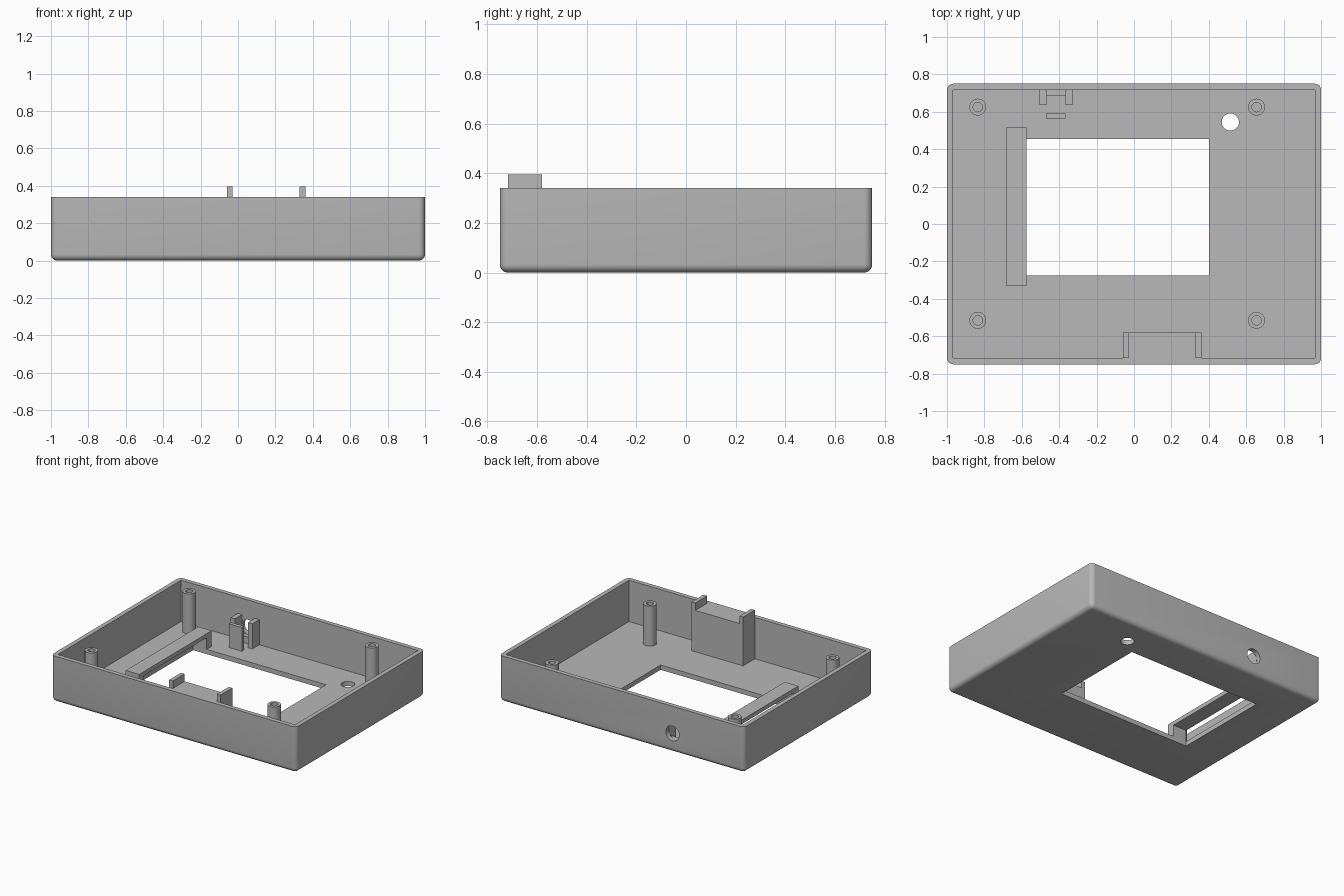
import bpy
import bmesh
import math

cube = bpy.data.objects.get("Cube")
if cube:
    bpy.data.objects.remove(cube, do_unlink=True)

GREY = (0.48, 0.48, 0.48, 1.0)
plastic = bpy.data.materials.new("grey plastic")
plastic.use_nodes = True
plastic.diffuse_color = GREY
plastic.node_tree.nodes["Principled BSDF"].inputs["Base Color"].default_value = GREY

HEIGHT, WALL, FLOOR = 0.34, 0.033, 0.035


def finish(name, bm):
    mesh = bpy.data.meshes.new(name)
    bm.to_mesh(mesh)
    bm.free()
    mesh.materials.append(plastic)
    obj = bpy.data.objects.new(name, mesh)
    bpy.context.collection.objects.link(obj)
    return obj


def box(name, x, y, z, round_edges=0):
    """Box from (min, max) ranges; optionally round all edges but the top ones."""
    bm = bmesh.new()
    bmesh.ops.create_cube(bm, size=1)
    for v in bm.verts:
        v.co = [r[0] if c < 0 else r[1] for c, r in zip(v.co, (x, y, z))]
    if round_edges:
        edges = [e for e in bm.edges if min(v.co.z for v in e.verts) < z[1] - 0.01]
        bmesh.ops.bevel(bm, geom=edges, offset=round_edges, segments=6,
                        profile=0.5, affect='EDGES')
    return finish(name, bm)


def cylinder(name, radius, depth, centre, along_y=False):
    bm = bmesh.new()
    bmesh.ops.create_cone(bm, cap_ends=True, segments=32, radius1=radius,
                          radius2=radius, depth=depth)
    obj = finish(name, bm)
    obj.location = centre
    if along_y:
        obj.rotation_euler.x = math.pi / 2
    return obj


def cut(obj, cutters):
    for c in cutters:
        mod = obj.modifiers.new("cut", 'BOOLEAN')
        mod.operation = 'DIFFERENCE'
        mod.solver = 'EXACT'
        mod.object = c
    bpy.context.view_layer.update()
    graph = bpy.context.evaluated_depsgraph_get()
    mesh = bpy.data.meshes.new_from_object(obj.evaluated_get(graph))
    obj.modifiers.clear()
    obj.data = mesh
    for c in cutters:
        bpy.data.objects.remove(c, do_unlink=True)


def smooth(obj):
    bpy.ops.object.select_all(action='DESELECT')
    obj.select_set(True)
    bpy.context.view_layer.objects.active = obj
    bpy.ops.object.shade_smooth_by_angle(angle=math.radians(30))


# Open tray with screen window, button hole and rear socket hole
shell = box("case_shell", (-1, 1), (-0.75, 0.75), (0, HEIGHT), 0.033)
cut(shell, [
    box("cavity", (-1 + WALL, 1 - WALL), (-0.75 + WALL, 0.75 - WALL), (FLOOR, 0.6)),
    box("window", (-0.685, 0.4), (-0.275, 0.455), (-0.1, 0.1)),
    cylinder("button_hole", 0.046, 0.3, (0.515, 0.545, 0)),
    cylinder("socket_hole", 0.055, 0.2, (-0.415, 0.75, 0.14), along_y=True),
])
smooth(shell)

# Hollow screw posts
POST_TOP = 0.33
for side, px in (("right", -0.835), ("left", 0.655)):
    for end, py in (("front", -0.515), ("back", 0.625)):
        low = FLOOR - 0.01
        post = cylinder(f"screw_post_{end}_{side}", 0.045, POST_TOP - low,
                        (px, py, (POST_TOP + low) / 2))
        cut(post, [cylinder("bore", 0.025, 0.4, (px, py, POST_TOP))])
        smooth(post)

# Bridge over the window edge, on two feet
bridge = box("window_bridge", (-0.685, -0.575), (-0.33, 0.515), (FLOOR, 0.15))
cut(bridge, [box("gap", (-0.8, -0.4), (-0.275, 0.455), (-0.1, 0.12))])

# Front block flush with the rim, with two raised tabs
FRONT = (-0.75 + WALL, -0.58)
box("front_block", (-0.06, 0.36), FRONT, (FLOOR, HEIGHT))
for side, tx in (("right", -0.06), ("left", 0.33)):
    box(f"front_tab_{side}", (tx, tx + 0.03), FRONT, (HEIGHT, 0.395))

# Socket holder at the back wall
BACK = 0.75 - WALL
for side, hx in (("right", -0.505), ("left", -0.365)):
    box(f"holder_cheek_{side}", (hx, hx + 0.037), (0.635, BACK), (FLOOR, 0.22))
box("holder_stop", (-0.47, -0.365), (0.565, 0.592), (FLOOR, 0.21))
box("holder_ledge", (-0.468, -0.365), (0.685, BACK), (FLOOR, 0.085))
